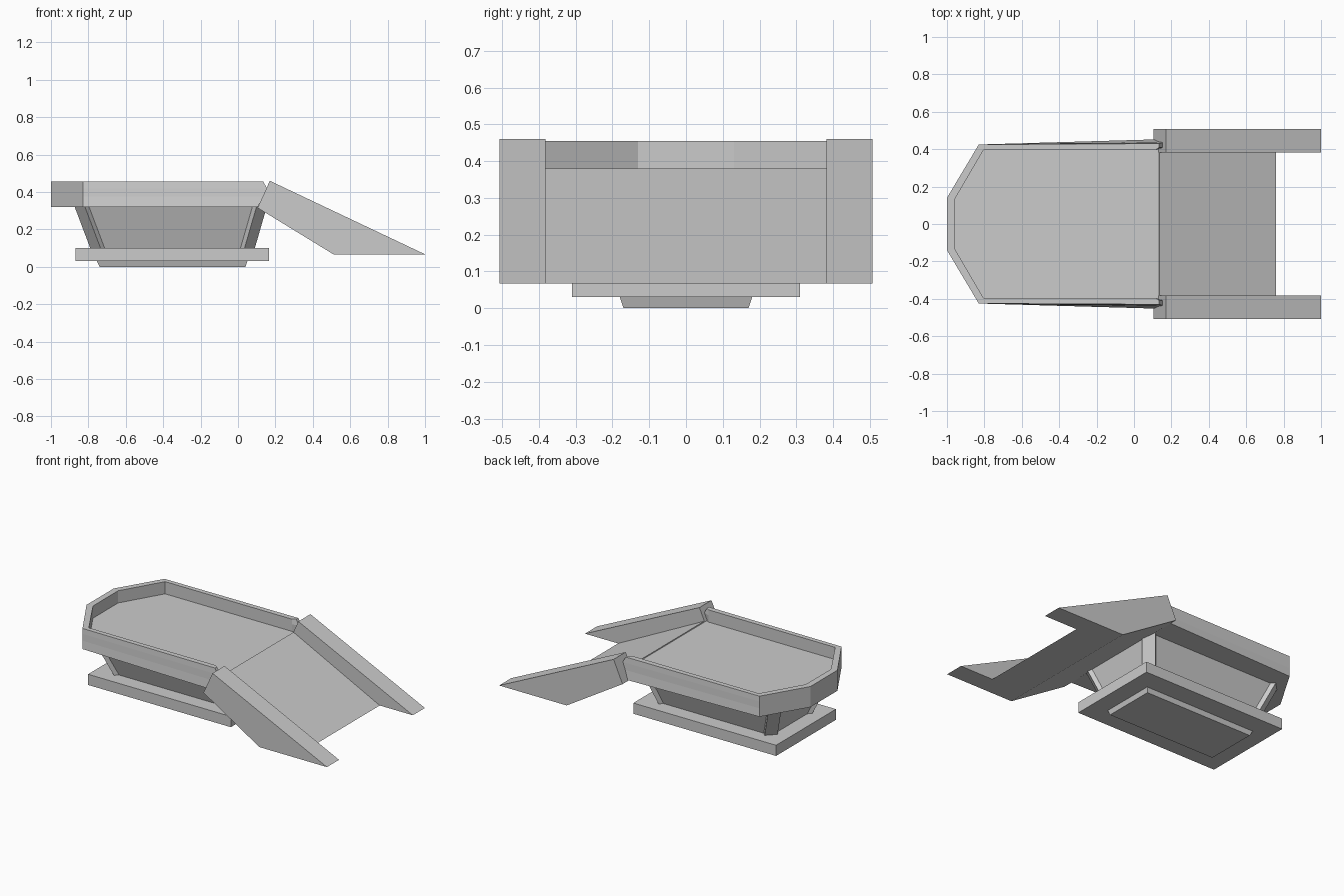
import bpy, bmesh

if "Cube" in bpy.data.objects:
    bpy.data.objects.remove(bpy.data.objects["Cube"])


def loft(name, loops):
    """Closed solid skinned through matching loops of 3D points."""
    bm = bmesh.new()
    rings = [[bm.verts.new(p) for p in loop] for loop in loops]
    n = len(rings[0])
    for a, b in zip(rings, rings[1:]):
        for i in range(n):
            j = (i + 1) % n
            bm.faces.new((a[i], a[j], b[j], b[i]))
    caps = [bm.faces.new(rings[0]), bm.faces.new(rings[-1])]
    bmesh.ops.recalc_face_normals(bm, faces=bm.faces)
    bmesh.ops.triangulate(bm, faces=caps)
    mesh = bpy.data.meshes.new(name)
    bm.to_mesh(mesh)
    bm.free()
    obj = bpy.data.objects.new(name, mesh)
    bpy.context.collection.objects.link(obj)
    return obj


def rect(x0, x1, y, z):
    return [(x0, -y, z), (x1, -y, z), (x1, y, z), (x0, y, z)]


def octagon(cx, hx, hy, c, z):
    """Rectangle with corners cut by c."""
    pts = [(hx - c, -hy), (hx, c - hy), (hx, hy - c), (hx - c, hy),
           (c - hx, hy), (-hx, hy - c), (-hx, c - hy), (c - hx, -hy)]
    return [(cx + x, y, z) for x, y in pts]


def side_profile(name, pts, y0, y1):
    """Extrude an xz profile across y."""
    return loft(name, [[(x, y, z) for x, z in pts] for y in (y0, y1)])


# Foot and base plate
loft("foot", [rect(-0.74, 0.04, 0.17, 0), rect(-0.755, 0.05, 0.18, 0.03)])
loft("base_plate", [rect(-0.87, 0.165, 0.31, 0.03), rect(-0.87, 0.165, 0.31, 0.10)])

# Flared pedestal core with cut corners, and diagonal posts over the cuts
levels = [(-0.35, 0.44, 0.235, 0.10), (-0.36, 0.515, 0.315, 0.325)]
loft("pedestal", [octagon(cx, hx - 0.022, hy - 0.022, 0.05, z) for cx, hx, hy, z in levels])
for sx in (-1, 1):
    for sy in (-1, 1):
        loops = []
        for cx, hx, hy, z in levels:
            section = [(hx, hy - 0.055), (hx - 0.055, hy),
                       (hx - 0.08, hy - 0.025), (hx - 0.025, hy - 0.08)]
            loops.append([(cx + sx * a, sy * b, z) for a, b in section])
        loft("corner_post", loops)


def mirrored(half, z):
    """Half path followed by its mirror image walked back."""
    return [(x, y, z) for x, y in half] + [(x, -y, z) for x, y in reversed(half)]


def deck_half(end_x, end_y):
    return [(end_x, end_y), (-0.83, 0.425), (-1.0, 0.14)]


# Deck floor with pointed nose
loft("deck_floor", [mirrored(deck_half(0.105, 0.452), 0.32),
                    mirrored(deck_half(0.137, 0.44), 0.375)])


# Raised rim, open at the ramp end
def rim_outline(end_x, end_y, z):
    inner = [(end_x, 0.41), (0.115, 0.395), (-0.805, 0.395), (-0.96, 0.13)]
    return mirrored(deck_half(end_x, end_y), z) + mirrored(inner, z)[::-1]


loft("deck_rim", [rim_outline(0.137, 0.44, 0.375), rim_outline(0.155, 0.436, 0.42),
                  rim_outline(0.135, 0.43, 0.455)])

# Ramp and its side panels
side_profile("ramp", [(0.105, 0.315), (0.135, 0.38), (0.76, 0.067), (0.51, 0.067)], -0.39, 0.39)
for s in (-1, 1):
    side_profile("ramp_side", [(0.105, 0.315), (0.17, 0.46), (1.0, 0.067), (0.51, 0.067)],
                 s * 0.382, s * 0.507)
